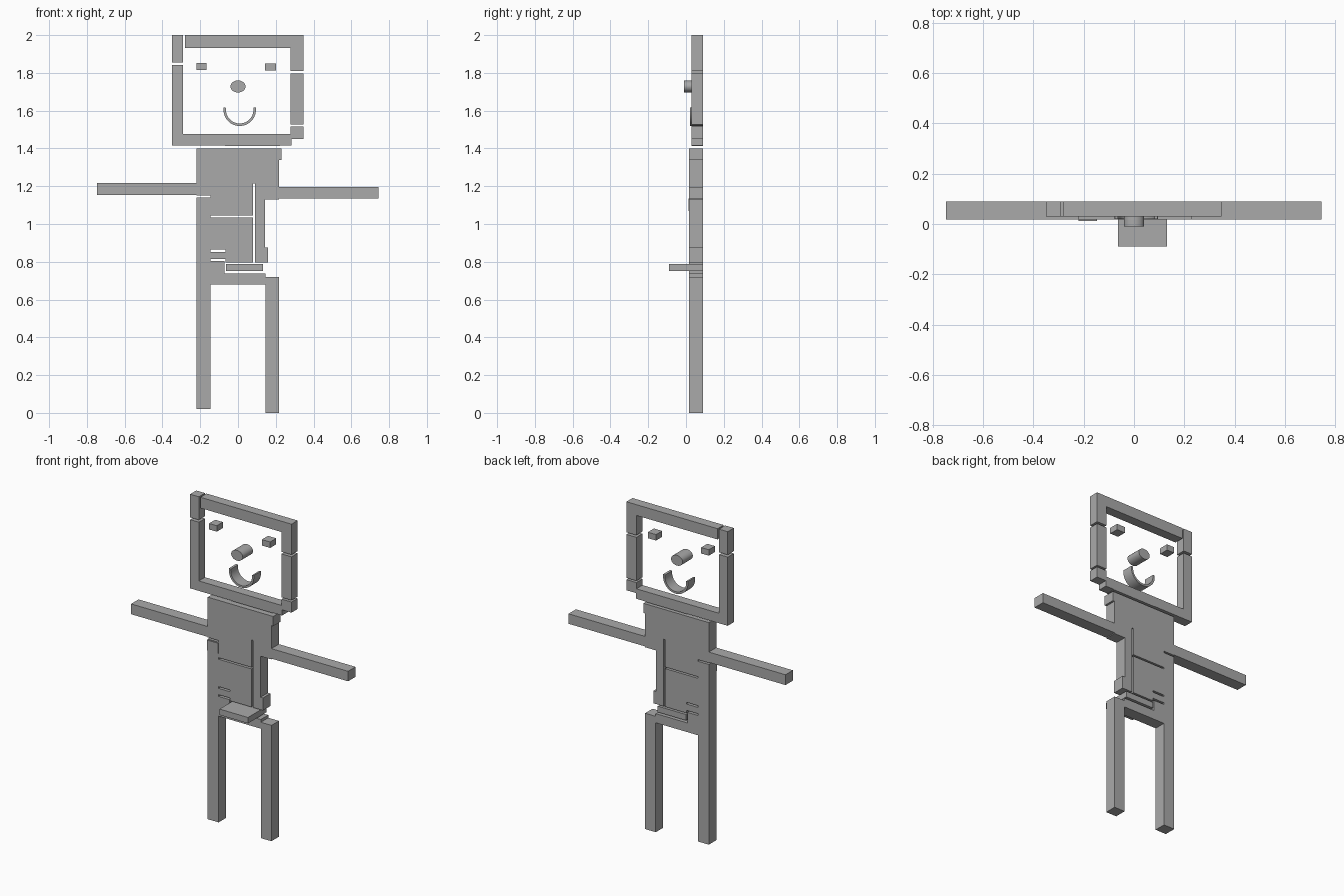
import bpy
import bmesh
import math

cube = bpy.data.objects.get("Cube")
if cube:
    bpy.data.objects.remove(cube, do_unlink=True)

grey = bpy.data.materials.new("mid_grey")
grey.use_nodes = True
grey.diffuse_color = (0.4, 0.4, 0.4, 1)
grey.node_tree.nodes["Principled BSDF"].inputs["Base Color"].default_value = grey.diffuse_color

BACK = 0.09
HEAD, BODY = 0.03, 0.017


def finish(name, bm):
    bmesh.ops.recalc_face_normals(bm, faces=bm.faces)
    mesh = bpy.data.meshes.new(name)
    bm.to_mesh(mesh)
    bm.free()
    mesh.materials.append(grey)
    obj = bpy.data.objects.new(name, mesh)
    bpy.context.collection.objects.link(obj)
    return obj


def slab(name, outline, front, back=BACK):
    """Extrude an outline given in x and z from front to back."""
    bm = bmesh.new()
    face = bm.faces.new([bm.verts.new((x, front, z)) for x, z in outline])
    new = bmesh.ops.extrude_face_region(bm, geom=[face])["geom"]
    verts = [v for v in new if isinstance(v, bmesh.types.BMVert)]
    bmesh.ops.translate(bm, verts=verts, vec=(0, back - front, 0))
    return finish(name, bm)


def box(name, x0, x1, z0, z1, front=BODY, back=BACK):
    return slab(name, [(x0, z0), (x1, z0), (x1, z1), (x0, z1)], front, back)


# Head frame: right side column of stacked blocks
for i, (z0, z1) in enumerate([(1.415, 1.485), (1.485, 1.554), (1.554, 1.697),
                              (1.697, 1.77), (1.77, 1.842), (1.856, 2.0)]):
    box(f"head_right_block_{i + 1}", -0.35, -0.29, z0, z1, HEAD)

# Head frame: top bar, left side blocks and bottom bar
box("head_top_bar", -0.28, 0.347, 1.933, 2.0, HEAD)
for i, (z0, z1) in enumerate([(1.45, 1.516), (1.527, 1.797), (1.81, 1.933)]):
    box(f"head_left_block_{i + 1}", 0.278, 0.347, z0, z1, HEAD)
box("chin_right", -0.29, -0.07, 1.415, 1.477, HEAD)
box("chin_middle", -0.07, 0.222, 1.413, 1.477, HEAD)
box("chin_left", 0.222, 0.282, 1.415, 1.45, HEAD)
box("chin_left_top", 0.222, 0.278, 1.45, 1.477, HEAD)

# Face
box("right_eye", -0.22, -0.167, 1.816, 1.853, HEAD)
box("left_eye", 0.143, 0.2, 1.813, 1.85, HEAD)
ring = [i * math.tau / 32 for i in range(32)]
nose = slab("nose", [(0.04 * math.cos(a), 1.728 + 0.032 * math.sin(a)) for a in ring], -0.01)
arc = [math.radians(172 + i * 196 / 24) for i in range(25)]
smile = slab("smile",
             [(0.009 + r * math.cos(a), 1.605 + r * math.sin(a))
              for r, angles in ((0.086, arc), (0.073, arc[::-1])) for a in angles], 0.02)
for part in (nose, smile):
    bpy.ops.object.select_all(action='DESELECT')
    part.select_set(True)
    bpy.context.view_layer.objects.active = part
    bpy.ops.object.shade_smooth_by_angle(angle=math.radians(30))

# Chest, with a step at the left shoulder and narrow slits lower down
slab("chest", [(-0.22, 1.15), (-0.145, 1.15), (-0.145, 1.044), (0.08, 1.044),
               (0.08, 1.214), (0.09, 1.214), (0.09, 1.13), (0.218, 1.13),
               (0.218, 1.34), (0.23, 1.34), (0.23, 1.4), (-0.22, 1.4)], BODY)
box("belly", -0.145, 0.08, 0.864, 1.034)
box("lower_belly_middle", -0.145, 0.08, 0.814, 0.853)
box("lower_belly_link", -0.066, 0.08, 0.797, 0.864)
slab("left_flank", [(0.09, 0.797), (0.16, 0.797), (0.16, 0.875), (0.143, 0.875),
                    (0.143, 1.13), (0.09, 1.13)], BODY)
box("right_hip_block", -0.145, -0.072, 0.737, 0.803)

# Arms
box("right_arm", -0.747, -0.22, 1.153, 1.217)
box("left_arm", 0.218, 0.745, 1.135, 1.197)

# Pelvis and legs
box("pelvis", -0.145, 0.145, 0.68, 0.737)
box("right_leg_and_side", -0.22, -0.145, 0.02, 1.14)
box("left_leg", 0.145, 0.218, 0.0, 0.72)

# Parts that stand out at the front
box("side_knob", -0.22, -0.147, 1.07, 1.135, 0.012)
box("waist_plate", -0.064, 0.132, 0.75, 0.787, -0.09)
